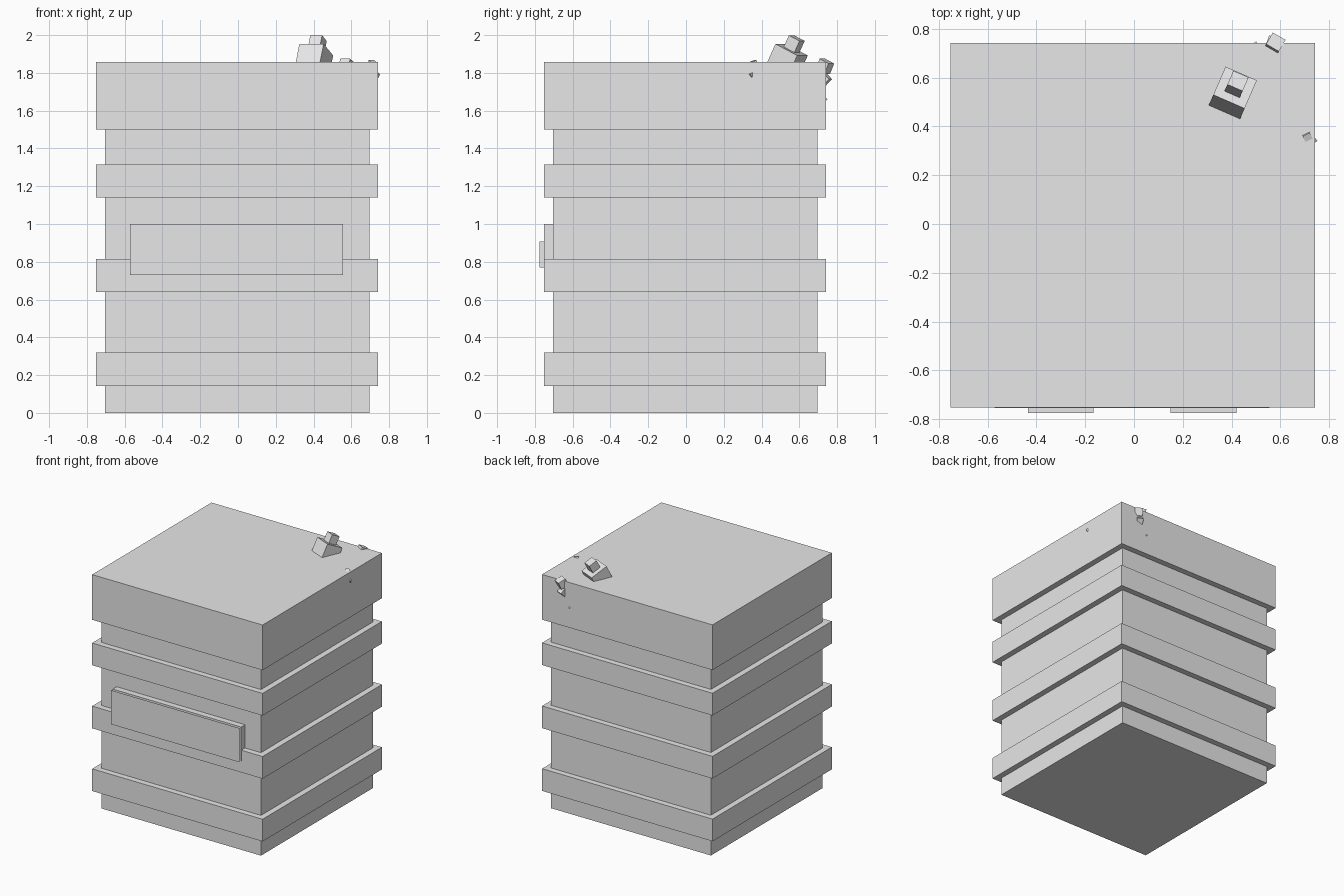
import bpy
from math import radians
from mathutils import Euler, Vector

scene_cube = bpy.data.objects.get("Cube")
if scene_cube:
    bpy.data.objects.remove(scene_cube, do_unlink=True)

grey = bpy.data.materials.new("plain grey")
grey.use_nodes = True
grey.diffuse_color = (0.8, 0.8, 0.8, 1)
grey.node_tree.nodes["Principled BSDF"].inputs["Base Color"].default_value = (0.8, 0.8, 0.8, 1)

MID = -0.005  # centre of the crate in x and y


def box(name, centre, size, turn=(0, 0, 0)):
    """Add a box; turn is in degrees."""
    bpy.ops.mesh.primitive_cube_add(size=1, location=centre,
                                    rotation=[radians(a) for a in turn])
    ob = bpy.context.object
    ob.name = name
    ob.scale = size
    ob.data.materials.append(grey)
    return ob


def slab(name, half, low, high):
    """Square slab between two heights."""
    box(name, (MID, MID, (low + high) / 2), (2 * half, 2 * half, high - low))


# Crate body, raised bands and lid
slab("core", 0.70, 0, 1.52)
for i, low in enumerate((0.143, 0.64, 1.14)):
    slab(f"band_{i + 1}", 0.747, low, low + 0.176)
slab("lid", 0.747, 1.50, 1.858)

# Sign: backing board, two spacers and a thin face panel
SIGN_X, SIGN_Z = -0.008, 0.865
box("sign_board", (SIGN_X, -0.729, SIGN_Z), (1.127, 0.048, 0.27))
for side, name in ((-1, "right"), (1, "left")):
    box(f"sign_spacer_{name}", (SIGN_X + side * 0.292, -0.763, 0.838), (0.27, 0.024, 0.137))
bpy.ops.mesh.primitive_plane_add(size=1, location=(SIGN_X, -0.776, SIGN_Z),
                                 rotation=(radians(90), 0, 0))
panel = bpy.context.object
panel.name = "sign_panel"
panel.scale = (1.127, 0.27, 1)
panel.data.materials.append(grey)

# Tilted block half sunk in the lid, with a smaller block on top
tilt = (-26, 0, -23.6)
up = Euler([radians(a) for a in tilt]).to_matrix() @ Vector((0, 0, 1))
base = Vector((0.402, 0.531, 1.860))
box("large_block", base, (0.14,) * 3, tilt)
box("small_block", base + up * 0.104, (0.068,) * 3, tilt)

# Shards poking through the lid near the back left corner
shards = (
    ((0.575, 0.735, 1.835), 0.060, (-25, 0, -30)),
    ((0.565, 0.733, 1.767), 0.048, (45, 0, -20)),
    ((0.500, 0.738, 1.660), 0.012, (45, 0, 30)),
    ((0.710, 0.358, 1.847), 0.032, (20, 0, 25)),
    ((0.735, 0.345, 1.790), 0.020, (30, 0, 40)),
)
for i, (centre, size, turn) in enumerate(shards):
    box(f"shard_{i + 1}", centre, (size,) * 3, turn)
